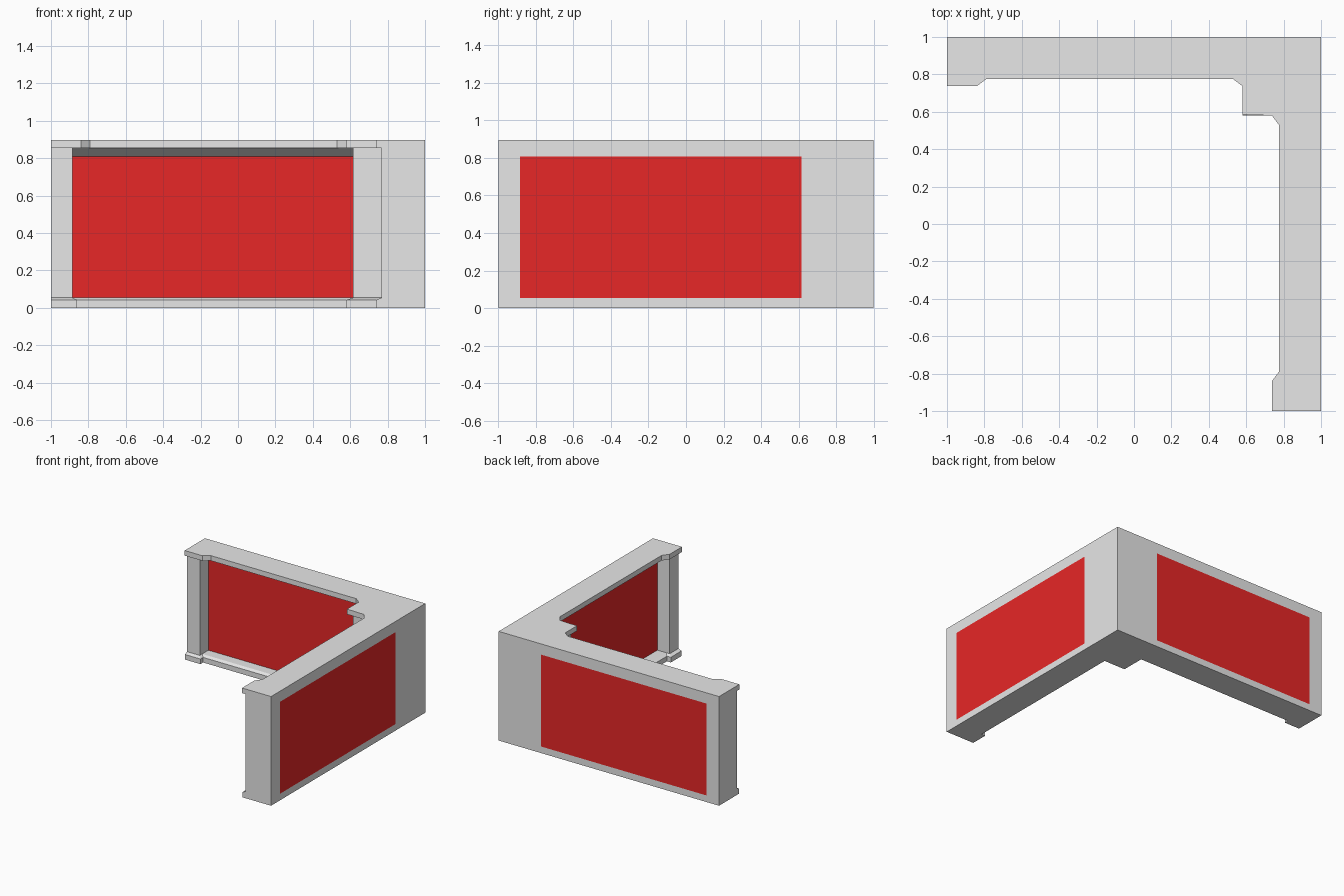
import bpy, bmesh

cube = bpy.data.objects.get("Cube")
if cube:
    bpy.data.objects.remove(cube, do_unlink=True)


def material(name, colour):
    m = bpy.data.materials.new(name)
    m.use_nodes = True
    m.diffuse_color = colour
    m.node_tree.nodes["Principled BSDF"].inputs["Base Color"].default_value = colour
    return m


GREY = material("pale grey stone", (0.8, 0.8, 0.8, 1))
RED = material("red panel", (0.8, 0.02, 0.02, 1))


def loft(name, rings, mat):
    """Solid through matching rings of points, closed at both ends."""
    bm = bmesh.new()
    loops = [[bm.verts.new(p) for p in ring] for ring in rings]
    n = len(loops[0])
    for a, b in zip(loops, loops[1:]):
        for i in range(n):
            j = (i + 1) % n
            bm.faces.new((a[i], a[j], b[j], b[i]))
    bm.faces.new(loops[0])
    bm.faces.new(loops[-1])
    bmesh.ops.recalc_face_normals(bm, faces=bm.faces)
    mesh = bpy.data.meshes.new(name)
    bm.to_mesh(mesh)
    bm.free()
    mesh.materials.append(mat)
    obj = bpy.data.objects.new(name, mesh)
    bpy.context.collection.objects.link(obj)
    return obj


def corner_plan(half):
    """Complete an L-shaped outline by reflecting it across the diagonal."""
    return half + [(y, x) for x, y in reversed(half[:-1])] + [(1, 1)]


def level(plan, z):
    return [(x, y, z) for x, y in plan]


# Stepped base with a bevelled upper edge
foot = corner_plan([(-1, 1), (-1, .74), (-.86, .74), (-.86, .775),
                    (.58, .775), (.58, .58)])
ledge = corner_plan([(-1, 1), (-1, .768), (-.885, .768), (-.885, .8),
                     (.615, .8), (.615, .615)])
loft("base", [level(foot, 0), level(foot, .042), level(ledge, .054)], GREY)

# Cap with chamfered brackets over the posts
cap = corner_plan([(-1, 1), (-1, .737), (-.84, .737), (-.79, .775),
                   (.53, .775), (.58, .737), (.58, .585)])
loft("cap", [level(cap, .854), level(cap, .896)], GREY)

# Pillar in the inside corner
pillar = [(.615, .615), (1, .615), (1, 1), (.615, 1)]
loft("corner_pillar", [level(pillar, .054), level(pillar, .854)], GREY)


def arm_part(name, section, x0, x1, mat, swap):
    """Extrude a (depth, height) section along one arm."""
    rings = [[(d, x, z) if swap else (x, d, z) for d, z in section]
             for x in (x0, x1)]
    loft(name, rings, mat)


post = [(.768, .054), (1, .054), (1, .854), (.768, .854)]
panel = [(.88, .054), (1, .054), (1, .808), (.88, .808)]
header = [(.88, .808), (1, .808), (1, .854), (.8, .854)]

# Post, panel and sloping header on each arm
for side, swap in (("back", False), ("left", True)):
    arm_part(side + "_end_post", post, -1, -.885, GREY, swap)
    arm_part(side + "_panel", panel, -.885, .615, RED, swap)
    arm_part(side + "_header", header, -.885, .615, GREY, swap)
